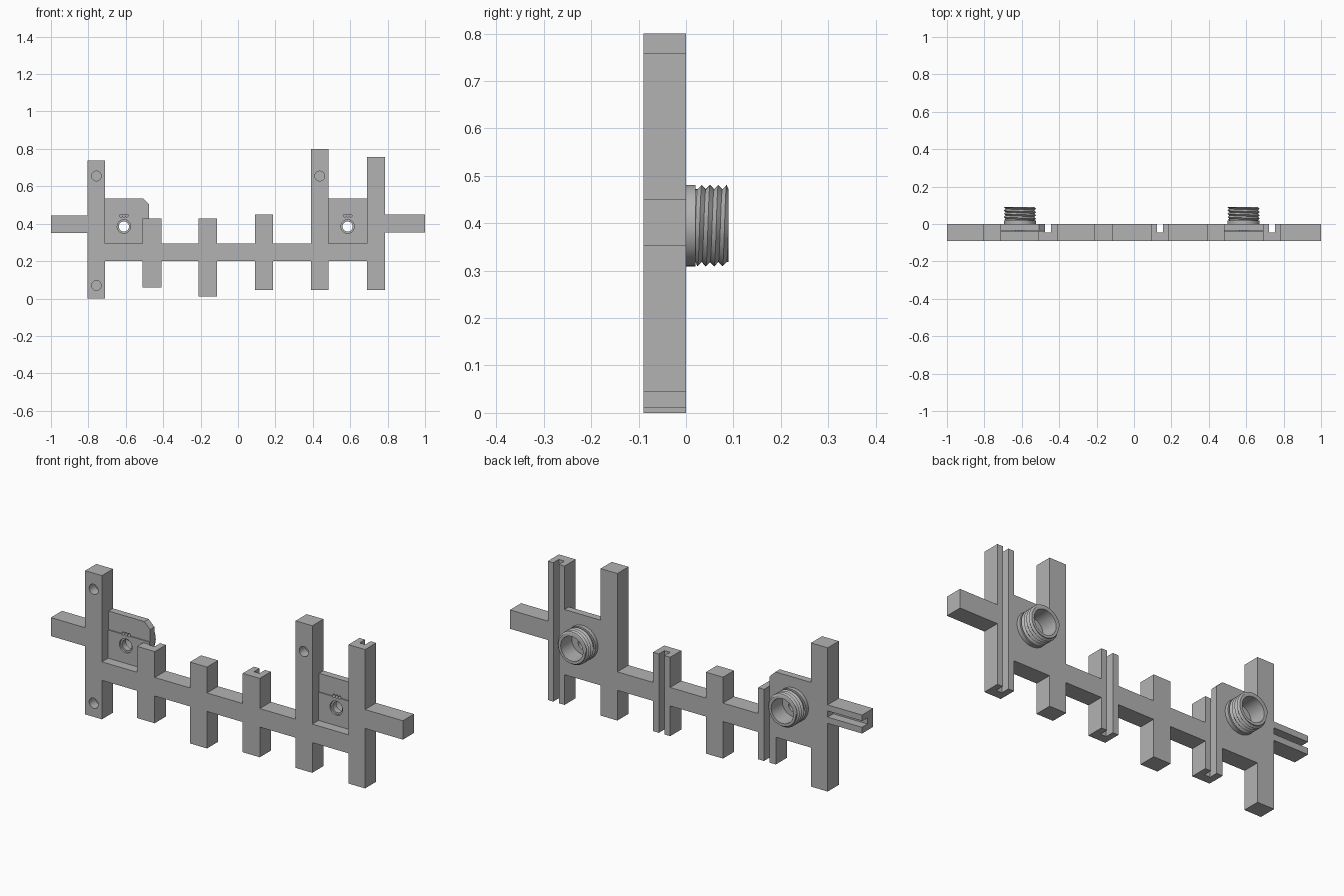
import bpy, bmesh, math

if "Cube" in bpy.data.objects:
    bpy.data.objects.remove(bpy.data.objects["Cube"])

grey = bpy.data.materials.new("plain_grey")
grey.diffuse_color = (0.45, 0.45, 0.45, 1)
grey.use_nodes = True
grey.node_tree.nodes["Principled BSDF"].inputs["Base Color"].default_value = grey.diffuse_color

FRONT, BACK = -0.09, 0.0


def finish(name, bm):
    bmesh.ops.recalc_face_normals(bm, faces=bm.faces[:])
    mesh = bpy.data.meshes.new(name)
    bm.to_mesh(mesh)
    bm.free()
    mesh.materials.append(grey)
    ob = bpy.data.objects.new(name, mesh)
    bpy.context.collection.objects.link(ob)
    return ob


def prism(name, points, y0, y1):
    """Extrude an (x, z) outline from y0 to y1."""
    bm = bmesh.new()
    face = bm.faces.new([bm.verts.new((x, y0, z)) for x, z in points])
    ext = bmesh.ops.extrude_face_region(bm, geom=[face])
    moved = [v for v in ext["geom"] if isinstance(v, bmesh.types.BMVert)]
    bmesh.ops.translate(bm, verts=moved, vec=(0, y1 - y0, 0))
    return finish(name, bm)


def box(x0, x1, z0, z1, y0, y1):
    return prism("cutter", [(x0, z0), (x1, z0), (x1, z1), (x0, z1)], y0, y1)


def disc(x, z, r, y0, y1, n=32):
    pts = [(x + r * math.cos(2 * math.pi * i / n),
            z + r * math.sin(2 * math.pi * i / n)) for i in range(n)]
    return prism("cutter", pts, y0, y1)


def activate(ob):
    bpy.ops.object.select_all(action='DESELECT')
    ob.select_set(True)
    bpy.context.view_layer.objects.active = ob


def cut(ob, cutters):
    for c in cutters:
        mod = ob.modifiers.new("cut", 'BOOLEAN')
        mod.operation, mod.solver, mod.object = 'DIFFERENCE', 'EXACT', c
        activate(ob)
        bpy.ops.object.modifier_apply(modifier=mod.name)
        bpy.data.objects.remove(c)


# Frame: columns of (right edge, bottom, top) walked from left to right
beam = (0.2, 0.295)
columns = [(-0.805, 0.35, 0.445), (-0.71, 0.0, 0.738), (-0.51, *beam),
           (-0.41, 0.06, 0.428), (-0.21, *beam), (-0.113, 0.01, 0.428),
           (0.09, *beam), (0.187, 0.045, 0.45), (0.39, *beam),
           (0.485, 0.045, 0.8), (0.69, *beam), (0.785, 0.045, 0.758),
           (1.0, 0.353, 0.45)]
upper, lower, x = [], [], -1.0
for x1, lo, hi in columns:
    upper += [(x, hi), (x1, hi)]
    lower += [(x, lo), (x1, lo)]
    x = x1
frame = prism("frame", lower + upper[::-1], FRONT, BACK)

# Grooves down the back of three posts and along the left arm, blind front holes
grooves = [box(gx, gx + 0.032, -0.1, 0.9, -0.045, 0.1) for gx in (-0.475, 0.122, 0.722)]
grooves.append(box(-1.1, -0.805, 0.382, 0.414, -0.045, 0.1))
holes = [disc(hx, hz, 0.026, -0.2, -0.04)
         for hx, hz in ((-0.757, 0.655), (-0.757, 0.07), (0.437, 0.655))]
cut(frame, grooves + holes)

# Mounting plates: a lower panel and a slightly thinner upper panel
STEP = 0.44
left_low = [(-0.71, 0.295), (-0.51, 0.295), (-0.51, 0.428), (-0.475, 0.428),
            (-0.475, STEP), (-0.71, STEP)]
left_high = [(-0.71, STEP), (-0.475, STEP), (-0.475, 0.503), (-0.508, 0.535), (-0.71, 0.535)]
right_low = [(0.485, 0.295), (0.69, 0.295), (0.69, STEP), (0.485, STEP)]
right_high = [(0.485, STEP), (0.69, STEP), (0.69, 0.535), (0.485, 0.535)]


def plate(side, low, high, cx):
    a = prism(side + "_plate_lower", low, -0.04, BACK)
    b = prism(side + "_plate_upper", high, -0.035, BACK)
    # Counterbored centre hole and a row of small pin holes on the step
    cut(a, [disc(cx, 0.385, 0.036, -0.2, -0.03), disc(cx, 0.385, 0.027, -0.2, 0.2)])
    for ob in (a, b):
        cut(ob, [disc(cx + d, 0.443, 0.0075, -0.2, -0.015, 12) for d in (-0.016, 0, 0.016)])


def threaded_socket(name, cx, cz=0.395, n=48):
    """Hollow socket: smooth collar, helical outer thread, plain bore."""
    pitch, y0, y1 = 0.0175, 0.02, 0.09
    crest, root, bore = 0.086, 0.077, 0.063
    turns = round((y1 - y0) / pitch)
    bm = bmesh.new()
    cols = []
    for j in range(n + 1):
        t = j / n
        prof = [(bore, -0.005), (crest, -0.005), (crest, y0), (root, y0)]
        for k in range(2 * turns + 3):
            y = y0 + pitch * (k / 2 + t - 1)
            r = crest if k % 2 and y0 < y < y1 else root
            prof.append((r, min(max(y, y0), y1)))
        prof += [(root, y1), (bore, y1)]
        a = 2 * math.pi * t
        cols.append([bm.verts.new((cx + r * math.cos(a), y, cz + r * math.sin(a)))
                     for r, y in prof])
    m = len(cols[0])
    for c, d in zip(cols, cols[1:]):
        for k in range(m):
            q = (k + 1) % m
            bm.faces.new((c[k], c[q], d[q], d[k]))
    bmesh.ops.remove_doubles(bm, verts=bm.verts[:], dist=0.0001)
    bmesh.ops.dissolve_degenerate(bm, edges=bm.edges[:], dist=0.0001)
    ob = finish(name, bm)
    activate(ob)
    bpy.ops.object.shade_smooth_by_angle(angle=math.radians(30))


for side, low, high, cx in (("left", left_low, left_high, -0.61),
                            ("right", right_low, right_high, 0.586)):
    plate(side, low, high, cx)
    threaded_socket(side + "_threaded_socket", cx)
